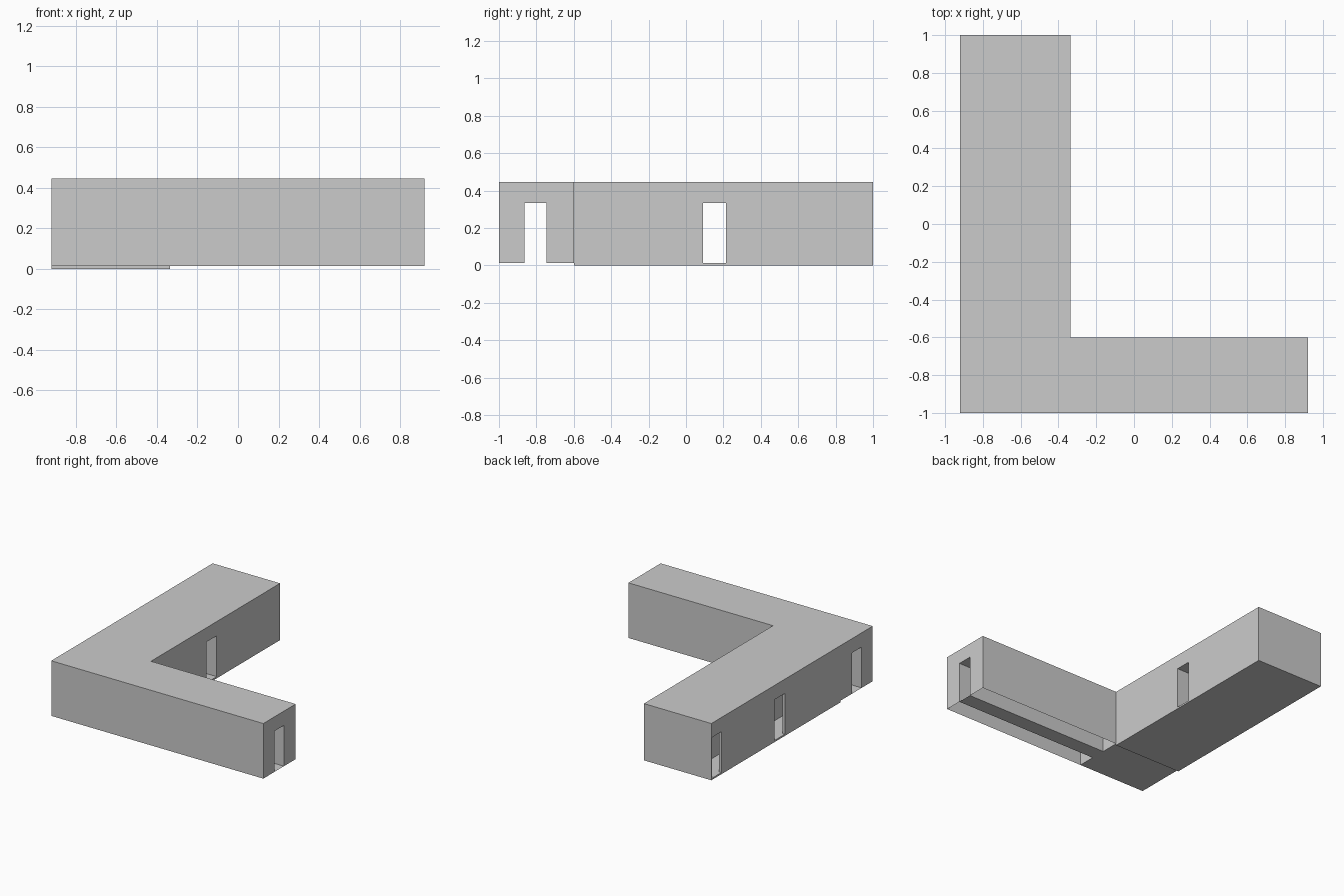
import bpy, bmesh, math

if "Cube" in bpy.data.objects:
    bpy.data.objects.remove(bpy.data.objects["Cube"])

# Floor, door-head and roof heights
FLOOR, HEAD, ROOF = 0.013, 0.333, 0.445
OUT, ROOM, HALL, ARM = range(4)

# Plan grid lines
XS = [-0.92, -0.90, -0.73, -0.335, 0.92]
YS = [-1.0, -0.863, -0.745, -0.6, 0.09, 0.215, 0.875, 0.99, 1.0]


def kind(i, j):
    """Plan cell type: outside, closed room block, passage, open-bottomed arm."""
    if not (0 <= i < len(XS) - 1 and 0 <= j < len(YS) - 1):
        return OUT
    x = (XS[i] + XS[i + 1]) / 2
    y = (YS[j] + YS[j + 1]) / 2
    if x > -0.335 and y > -0.6:
        return OUT
    if -0.863 < y < -0.745 or 0.09 < y < 0.215:
        return HALL                                   # cross passages
    if -0.90 < x < -0.73 and -0.863 < y < 0.99:
        return HALL                                   # long passage
    if x < -0.90 and 0.875 < y < 0.99:
        return HALL                                   # end doorway
    return ARM if x > -0.335 else ROOM


def make_object(name, bm):
    bmesh.ops.remove_doubles(bm, verts=bm.verts, dist=1e-5)
    bmesh.ops.recalc_face_normals(bm, faces=bm.faces)
    bmesh.ops.dissolve_limit(bm, angle_limit=math.radians(1),
                             verts=bm.verts, edges=bm.edges)
    mesh = bpy.data.meshes.new(name)
    bm.to_mesh(mesh)
    bm.free()
    bpy.context.collection.objects.link(bpy.data.objects.new(name, mesh))


def quad(bm, *pts):
    bm.faces.new([bm.verts.new(p) for p in pts])


def flat(bm, x0, x1, y0, y1, z):
    quad(bm, (x0, y0, z), (x1, y0, z), (x1, y1, z), (x0, y1, z))


def wall(bm, p, q, a, b):
    """Upright sheet between two plan cells of different type."""
    if a == b:
        return
    pair = {a, b}
    if pair == {OUT, HALL}:
        lo, hi = HEAD, ROOF                           # lintel over a doorway
    elif HALL in pair:
        lo, hi = FLOOR, HEAD
    else:
        lo, hi = FLOOR, ROOF
    quad(bm, (*p, lo), (*q, lo), (*q, hi), (*p, hi))


shell, passage = bmesh.new(), bmesh.new()
for i in range(len(XS)):
    for j in range(len(YS)):
        k = kind(i, j)
        west, south = kind(i - 1, j), kind(i, j - 1)
        # Walls on the west and south sides of the cell
        if j < len(YS) - 1:
            part = shell if OUT in (k, west) or HALL not in (k, west) else passage
            wall(part, (XS[i], YS[j]), (XS[i], YS[j + 1]), k, west)
        if i < len(XS) - 1:
            part = shell if OUT in (k, south) or HALL not in (k, south) else passage
            wall(part, (XS[i], YS[j]), (XS[i + 1], YS[j]), k, south)
        if k == OUT:
            continue
        box = (XS[i], XS[i + 1], YS[j], YS[j + 1])
        flat(shell, *box, ROOF)
        if k == HALL:
            flat(passage, *box, FLOOR)
            flat(passage, *box, HEAD)
        elif k == ROOM and YS[j] < -0.61:
            flat(shell, *box, FLOOR)                  # underside of the corner
make_object("building_shell", shell)
make_object("passages", passage)

# Base slab under the long wing
slab = bmesh.new()
x0, x1, y0, y1 = -0.92, -0.335, -0.6, 1.0
flat(slab, x0, x1, y0, y1, 0)
ring = [(x0, y0), (x1, y0), (x1, y1), (x0, y1)]
for p, q in zip(ring, ring[1:] + ring[:1]):
    quad(slab, (*p, 0), (*q, 0), (*q, FLOOR), (*p, FLOOR))
make_object("base_slab", slab)
